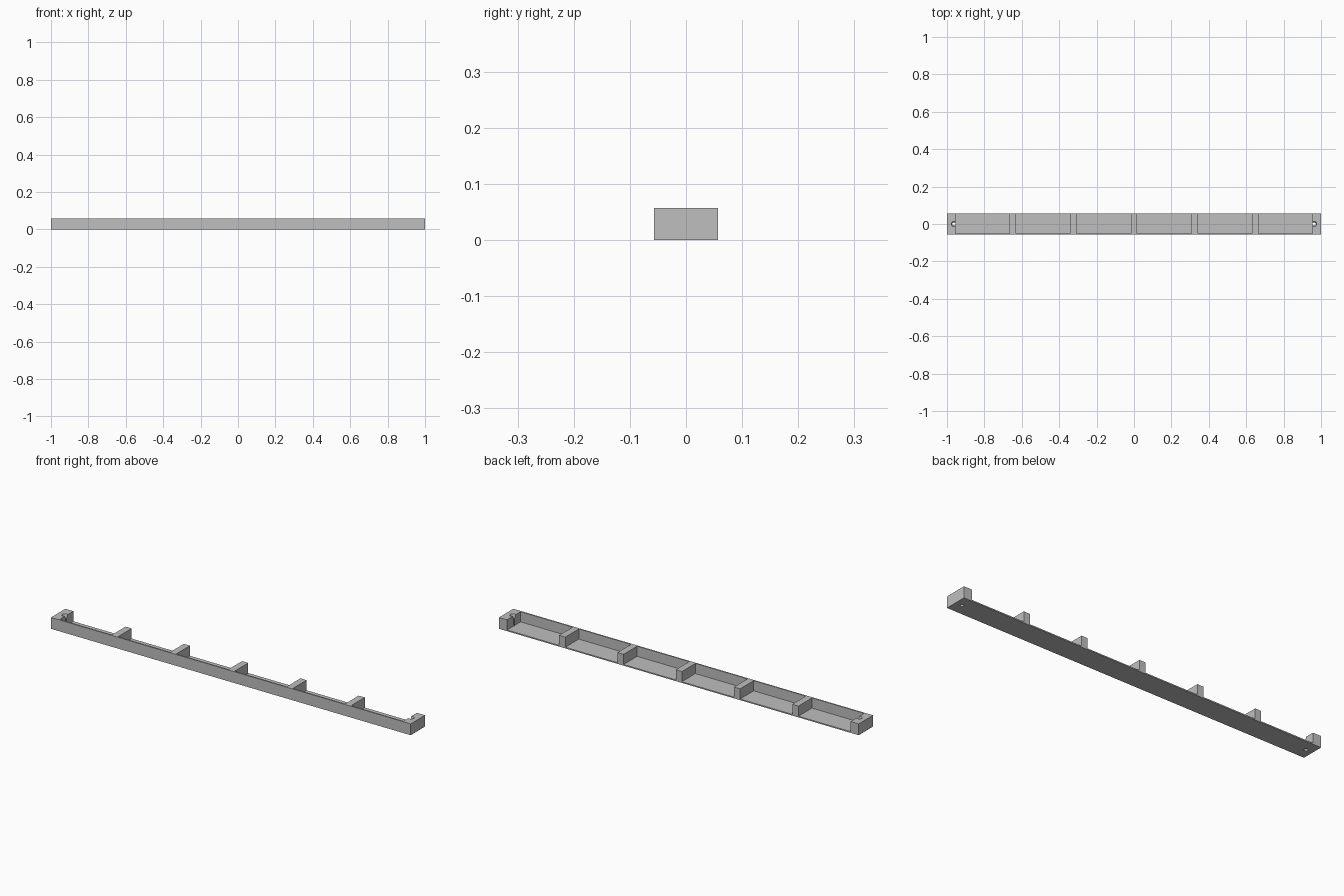
import bpy
import bmesh
from math import cos, sin, pi

if "Cube" in bpy.data.objects:
    bpy.data.objects.remove(bpy.data.objects["Cube"], do_unlink=True)

HALF, DEPTH, HEIGHT = 1.0, 0.057, 0.057
WALL, FLOOR = 0.007, 0.006
END, RIB, PITCH = 0.045, 0.034, 0.324
HOLE_X = 0.963

grey = bpy.data.materials.new("plain_grey")
grey.use_nodes = True
colour = (0.52, 0.52, 0.52, 1)
grey.diffuse_color = colour
grey.node_tree.nodes["Principled BSDF"].inputs["Base Color"].default_value = colour


def finish(name, bm):
    bmesh.ops.recalc_face_normals(bm, faces=bm.faces)
    mesh = bpy.data.meshes.new(name)
    bm.to_mesh(mesh)
    bm.free()
    mesh.materials.append(grey)
    obj = bpy.data.objects.new(name, mesh)
    bpy.context.collection.objects.link(obj)
    return obj


def extrude_x(name, profile, x0, x1):
    """Sweep a (y, z) outline from x0 to x1."""
    bm = bmesh.new()
    face = bm.faces.new([bm.verts.new((x0, y, z)) for y, z in profile])
    out = bmesh.ops.extrude_face_region(bm, geom=[face])
    moved = [v for v in out["geom"] if isinstance(v, bmesh.types.BMVert)]
    bmesh.ops.translate(bm, verts=moved, vec=(x1 - x0, 0, 0))
    return finish(name, bm)


def screw_cutter(name, x):
    """Straight drill with a small countersink at the top."""
    rings = [(0.009, -0.02), (0.009, 0.04), (0.014, HEIGHT), (0.014, 0.08)]
    n = 24
    bm = bmesh.new()
    loops = [[bm.verts.new((x + r * cos(2 * pi * i / n), r * sin(2 * pi * i / n), z))
              for i in range(n)] for r, z in rings]
    for low, high in zip(loops, loops[1:]):
        for i in range(n):
            j = (i + 1) % n
            bm.faces.new((low[i], low[j], high[j], high[i]))
    bm.faces.new(loops[0])
    bm.faces.new(loops[-1])
    obj = finish(name, bm)
    obj.hide_render = True
    obj.hide_viewport = True
    obj.display_type = 'WIRE'
    return obj


def cut(obj, cutter):
    mod = obj.modifiers.new("screw_hole", 'BOOLEAN')
    mod.operation = 'DIFFERENCE'
    mod.solver = 'EXACT'
    mod.object = cutter


# Floor and front wall as one L section
inner = -DEPTH + WALL
channel = extrude_x("floor_and_front_wall",
                    [(-DEPTH, 0), (DEPTH, 0), (DEPTH, FLOOR), (inner, FLOOR),
                     (inner, HEIGHT), (-DEPTH, HEIGHT)], -HALF, HALF)

# Dividers and end blocks fill the L section
block = [(inner, FLOOR), (DEPTH, FLOOR), (DEPTH, HEIGHT), (inner, HEIGHT)]
for k in range(-2, 3):
    extrude_x(f"divider_{k + 3}", block, k * PITCH - RIB / 2, k * PITCH + RIB / 2)

for side, label in ((-1, "right"), (1, "left")):
    xs = sorted((side * HALF, side * (HALF - END)))
    end = extrude_x(f"{label}_end_block", block, *xs)
    cutter = screw_cutter(f"{label}_hole_cutter", side * HOLE_X)
    cut(end, cutter)
    cut(channel, cutter)
